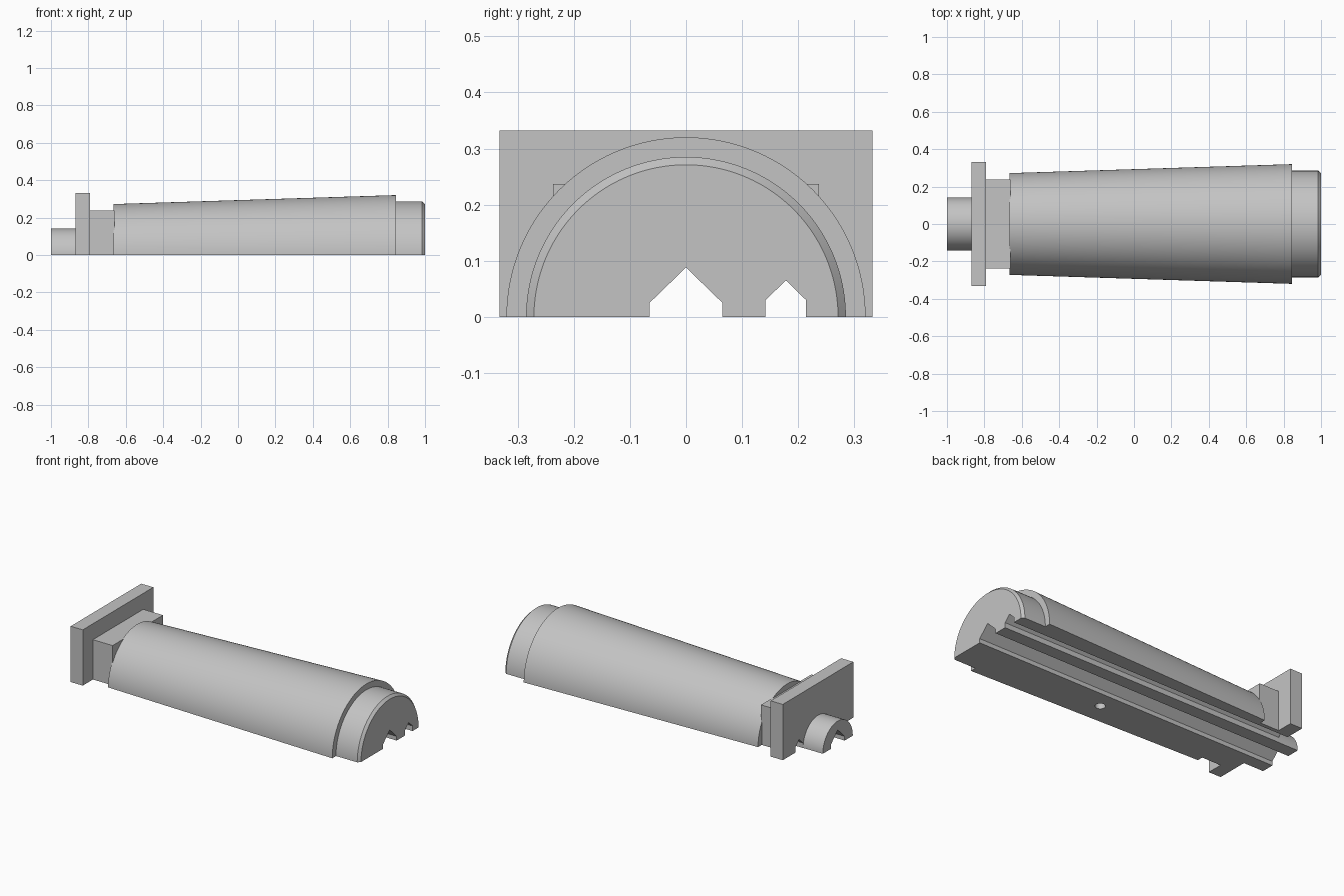
import bpy, bmesh, math

default = bpy.data.objects.get("Cube")
if default:
    bpy.data.objects.remove(default, do_unlink=True)

GREY = (0.55, 0.55, 0.55, 1.0)
mat = bpy.data.materials.new("plain grey")
mat.use_nodes = True
mat.diffuse_color = GREY
mat.node_tree.nodes["Principled BSDF"].inputs["Base Color"].default_value = GREY


def add_object(name, bm):
    bmesh.ops.recalc_face_normals(bm, faces=bm.faces)
    mesh = bpy.data.meshes.new(name)
    bm.to_mesh(mesh)
    bm.free()
    obj = bpy.data.objects.new(name, mesh)
    mesh.materials.append(mat)
    bpy.context.collection.objects.link(obj)
    return obj


def half_turned(name, profile, steps=96):
    """Revolve (x, radius) points half a turn about the x axis, flat side down."""
    bm = bmesh.new()
    angles = [math.pi * i / steps for i in range(steps + 1)]
    rings = [[bm.verts.new((x, r * math.cos(a), r * math.sin(a))) for a in angles]
             for x, r in profile]
    for a, b in zip(rings, rings[1:]):
        for i in range(steps):
            bm.faces.new((a[i], a[i + 1], b[i + 1], b[i]))
    bm.faces.new(rings[0])
    bm.faces.new(rings[-1])
    bm.faces.new([r[0] for r in rings] + [r[-1] for r in reversed(rings)])
    return add_object(name, bm)


def extruded(name, outline, x0, x1):
    """Extrude a (y, z) outline along x."""
    bm = bmesh.new()
    face = bm.faces.new([bm.verts.new((x0, y, z)) for y, z in outline])
    geom = bmesh.ops.extrude_face_region(bm, geom=[face])["geom"]
    moved = [v for v in geom if isinstance(v, bmesh.types.BMVert)]
    bmesh.ops.translate(bm, verts=moved, vec=(x1 - x0, 0, 0))
    return add_object(name, bm)


def box(name, half_width, height, x0, x1):
    w = half_width
    return extruded(name, [(-w, 0), (w, 0), (w, height), (-w, height)], x0, x1)


def groove(name, y, w, wall, apex):
    """House-shaped channel cutter running the full length."""
    outline = [(y - w, -0.1), (y + w, -0.1), (y + w, wall), (y, apex), (y - w, wall)]
    return extruded(name, outline, -1.1, 1.1)


# Solid parts
body = half_turned("tapered_body", [(-0.665, 0.272), (0.845, 0.32), (0.845, 0.285),
                                    (0.985, 0.285), (1.0, 0.271)])
neck = box("neck_block", 0.237, 0.237, -0.79, -0.66)
flange = box("end_flange", 0.332, 0.332, -0.87, -0.79)
spigot = half_turned("rear_spigot", [(-1.0, 0.141), (-0.87, 0.141)])

# Cutters for the two channels and the blind hole underneath
cutters = [groove("main_channel_cutter", 0, 0.065, 0.025, 0.088),
           groove("side_channel_cutter", 0.178, 0.036, 0.03, 0.065)]
bm = bmesh.new()
bmesh.ops.create_cone(bm, cap_ends=True, segments=32, radius1=0.028, radius2=0.028, depth=0.12)
bmesh.ops.translate(bm, verts=bm.verts, vec=(0.09, -0.168, 0))
hole = add_object("pin_hole_cutter", bm)

# Cut, bake and shade each part
for part in (body, neck, flange, spigot):
    tools = cutters + ([hole] if part == body else [])
    if part == spigot:
        tools = cutters[:1]
    for tool in tools:
        mod = part.modifiers.new(tool.name, "BOOLEAN")
        mod.operation = "DIFFERENCE"
        mod.solver = "EXACT"
        mod.object = tool
    graph = bpy.context.evaluated_depsgraph_get()
    baked = bpy.data.meshes.new_from_object(part.evaluated_get(graph))
    part.modifiers.clear()
    part.data = baked
    bpy.ops.object.select_all(action="DESELECT")
    part.select_set(True)
    bpy.context.view_layer.objects.active = part
    bpy.ops.object.shade_smooth_by_angle(angle=math.radians(30))

for tool in cutters + [hole]:
    bpy.data.objects.remove(tool, do_unlink=True)
